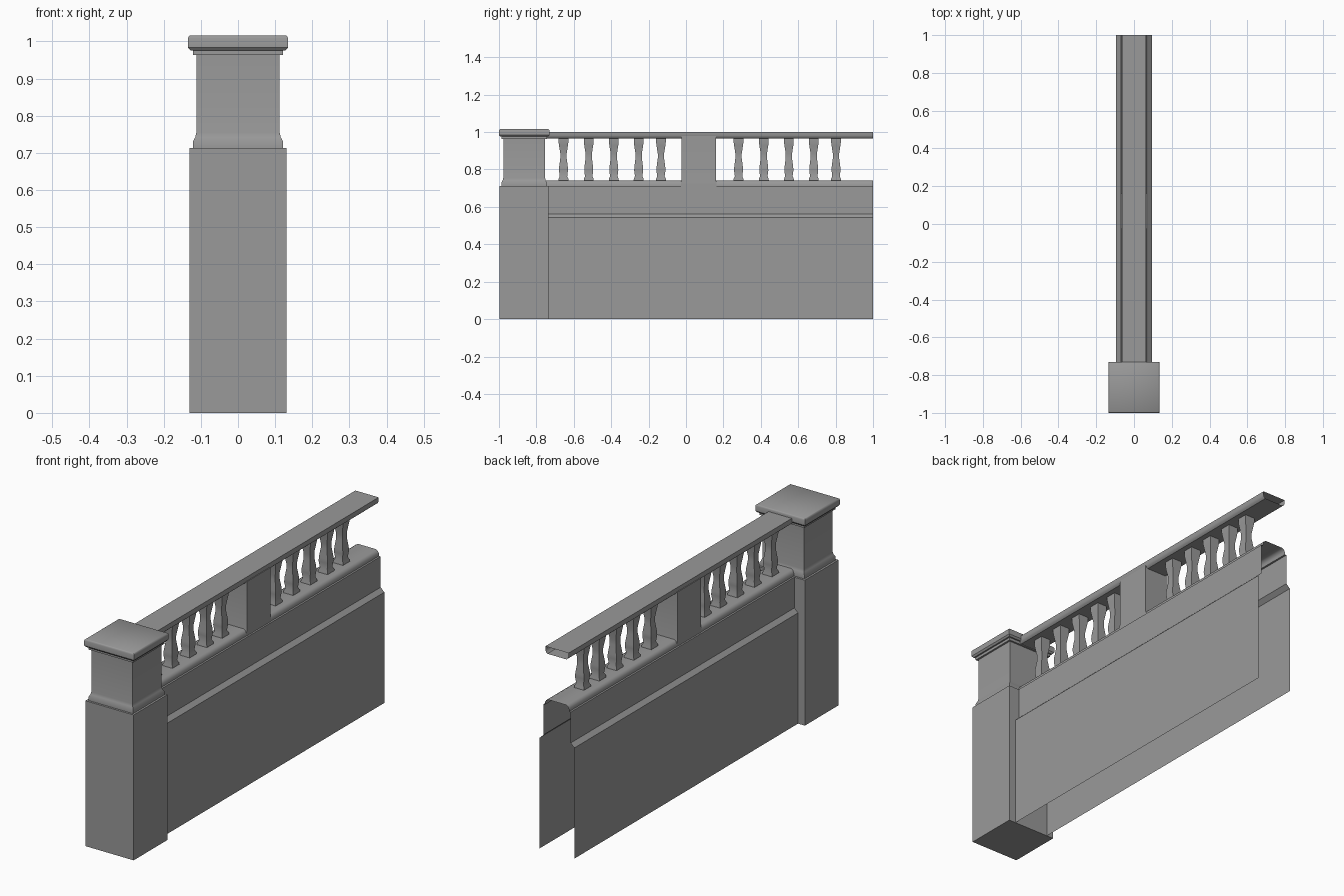
import bpy, bmesh, math

if "Cube" in bpy.data.objects:
    bpy.data.objects.remove(bpy.data.objects["Cube"])

# Dark grey stone
stone = bpy.data.materials.new("stone")
stone.diffuse_color = (0.32, 0.32, 0.32, 1)
stone.use_nodes = True
stone.node_tree.nodes["Principled BSDF"].inputs["Base Color"].default_value = stone.diffuse_color


def finish(name, bm):
    """Turn the bmesh into an object, smooth with sharp corners kept."""
    bmesh.ops.recalc_face_normals(bm, faces=bm.faces)
    mesh = bpy.data.meshes.new(name)
    bm.to_mesh(mesh)
    bm.free()
    mesh.shade_smooth()
    mesh.set_sharp_from_angle(angle=math.radians(40))
    mesh.materials.append(stone)
    ob = bpy.data.objects.new(name, mesh)
    bpy.context.collection.objects.link(ob)
    return ob


def square_loft(name, cy, rings):
    """Stack rectangular rings (half x, half y, z) around (0, cy) and cap the ends."""
    bm = bmesh.new()
    loops = [[bm.verts.new((sx * hx, cy + sy * hy, z))
              for sx, sy in ((-1, -1), (1, -1), (1, 1), (-1, 1))]
             for hx, hy, z in rings]
    for a, b in zip(loops, loops[1:]):
        for i in range(4):
            j = (i + 1) % 4
            bm.faces.new((a[i], a[j], b[j], b[i]))
    bm.faces.new(loops[0][::-1])
    bm.faces.new(loops[-1])
    return finish(name, bm)


def extrude_profile(name, half, y0, y1, closed=False):
    """Mirror a half profile (x, z) in x and sweep it along y as an open-ended shell."""
    pts = half + [(-x, z) for x, z in reversed(half)]
    bm = bmesh.new()
    a = [bm.verts.new((x, y0, z)) for x, z in pts]
    b = [bm.verts.new((x, y1, z)) for x, z in pts]
    n = len(pts)
    for i in range(n if closed else n - 1):
        j = (i + 1) % n
        bm.faces.new((a[i], a[j], b[j], b[i]))
    return finish(name, bm)


# End post: plain base, moulded shaft and cap
PY = -0.865
square_loft("post_base", PY, [(0.131, 0.131, 0), (0.131, 0.131, 0.713)])
post = [(0.121, 0.713), (0.121, 0.731), (0.115, 0.742), (0.112, 0.755),
        (0.112, 0.963), (0.121, 0.963), (0.121, 0.976)]
square_loft("post_shaft", PY, [(w, w, z) for w, z in post])
cap = [(0.128, 0.976), (0.135, 0.984), (0.135, 1.008), (0.133, 1.013), (0.129, 1.016)]
square_loft("post_cap", PY, [(w, w, z) for w, z in cap])

# Wall shell with sloped ledge, running up into the rounded plinth rail
wall = [(0.094, 0), (0.094, 0.543), (0.074, 0.562), (0.074, 0.713),
        (0.065, 0.713), (0.064, 0.727), (0.058, 0.737), (0.048, 0.742)]
extrude_profile("wall_and_plinth_rail", wall, -0.755, 1)

# Handrail
rail = [(0.052, 0.966), (0.059, 0.972), (0.063, 0.982), (0.063, 1.0)]
extrude_profile("handrail", rail, -0.755, 1, closed=True)

# Middle pier
square_loft("middle_pier", 0.068, [(0.066, 0.095, 0.713), (0.066, 0.095, 0.73),
                                   (0.065, 0.092, 0.742), (0.065, 0.092, 0.978)])

# Square balusters, five in each bay
baluster = [(0.027, 0.738), (0.026, 0.75), (0.02, 0.764), (0.024, 0.795),
            (0.023, 0.815), (0.017, 0.86), (0.017, 0.885), (0.024, 0.93),
            (0.026, 0.945), (0.026, 0.968)]
for start in (-0.655, 0.281):
    for step in (0, 0.135, 0.269, 0.402, 0.521):
        square_loft("baluster", start + step, [(w, w, z) for w, z in baluster])
